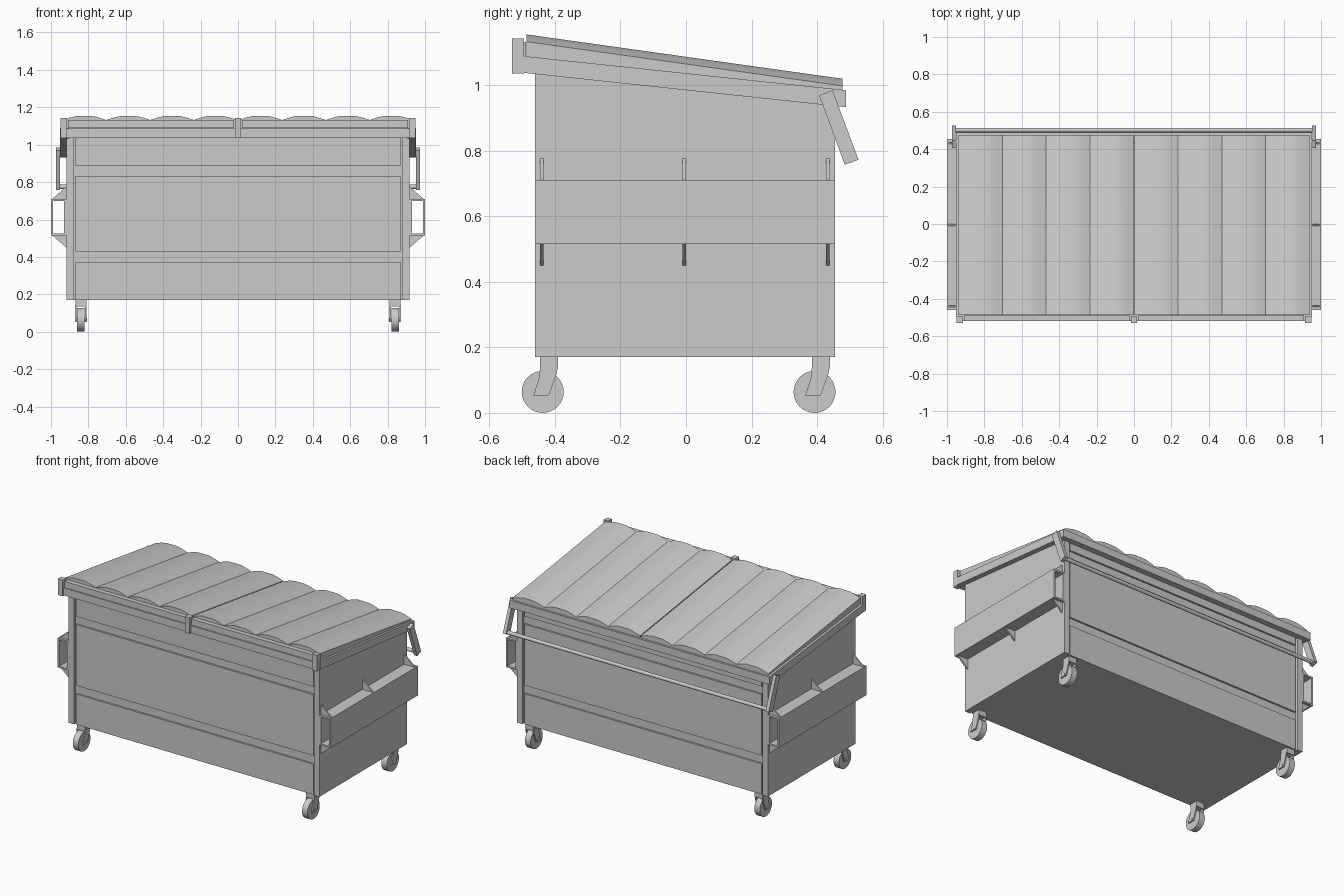
import bpy, bmesh, math
from mathutils import Vector

if "Cube" in bpy.data.objects:
    bpy.data.objects.remove(bpy.data.objects["Cube"])


def prism(name, pts, lo, hi, axis='x'):
    """Extrude a closed profile: (y, z) points along x, or (x, z) points along y."""
    bm = bmesh.new()
    place = (lambda p, t: (t, p[0], p[1])) if axis == 'x' else (lambda p, t: (p[0], t, p[1]))
    a = [bm.verts.new(place(p, lo)) for p in pts]
    b = [bm.verts.new(place(p, hi)) for p in pts]
    bm.faces.new(a)
    bm.faces.new(b[::-1])
    n = len(pts)
    for i in range(n):
        bm.faces.new((a[i], a[(i + 1) % n], b[(i + 1) % n], b[i]))
    bmesh.ops.recalc_face_normals(bm, faces=bm.faces)
    me = bpy.data.meshes.new(name)
    bm.to_mesh(me)
    bm.free()
    ob = bpy.data.objects.new(name, me)
    bpy.context.collection.objects.link(ob)
    return ob


def box(name, x0, x1, y0, y1, z0, z1):
    return prism(name, [(y0, z0), (y1, z0), (y1, z1), (y0, z1)], x0, x1)


def cylinder(name, r, length, loc, sides=32):
    bpy.ops.mesh.primitive_cylinder_add(vertices=sides, radius=r, depth=length,
                                        location=loc, rotation=(0, math.pi / 2, 0))
    ob = bpy.context.object
    ob.name = name
    bpy.ops.object.shade_smooth_by_angle(angle=math.radians(35))
    return ob


def mirror_x(ob):
    m = ob.modifiers.new("mirror", 'MIRROR')
    # mirror about the world centre even when the object has its own rotation
    ob.data.transform(ob.matrix_basis)
    ob.matrix_basis.identity()
    m.use_axis[0] = True
    return ob


# Bin body: recessed core, side walls forming corner posts
prism("body_core", [(-.443, .17), (.438, .17), (.438, .96), (-.443, 1.05)], -.88, .88)
mirror_x(prism("side_wall", [(-.46, .17), (.455, .17), (.455, .945), (-.46, 1.04)], .88, .918))

# Raised wall panels with grooves between them, front and back
for i, (z0, z1) in enumerate([(.17, .372), (.428, .832), (.885, 1.04)]):
    box(f"front_panel_{i}", -.87, .87, -.455, -.44, z0, z1)
    box(f"back_panel_{i}", -.87, .87, .435, .45, z0, min(z1, .945))

# Sloped rim around the opening
mirror_x(prism("side_rim", [(-.495, 1.037), (.488, .932), (.488, .984), (-.495, 1.088)], .905, .952))
box("front_rim", -.92, .92, -.518, -.44, 1.037, 1.086)
box("back_rim", -.92, .92, .43, .488, .934, .983)

# Hinge bars and hinge brackets along the high edge
for s in (-1, 1):
    a, b = sorted((s * .022, s * .908))
    box("hinge_bar", a, b, -.518, -.488, 1.09, 1.131)
for x in (-.932, 0, .932):
    box("hinge_bracket", x - .017, x + .017, -.53, -.494, 1.035, 1.142)

# Two corrugated lids: wavy top profile, sheared to the slope
def lid(name, x0, x1):
    wave = [(0, 0), (.17, .6), (.33, 1), (.67, 1), (.83, .6)]
    step = (x1 - x0) / 4
    top = [(x0 + (i + t) * step, .022 * h) for i in range(4) for t, h in wave] + [(x1, 0)]
    ob = prism(name, top + [(x1, -.05), (x0, -.05)], -.486, .477, 'y')
    for v in ob.data.vertices:
        f = (v.co.y + .486) / .963
        if v.co.z < -.04:
            v.co.z = 1.086 - .102 * f      # underside rests on the rim
        else:
            v.co.z += 1.132 - .135 * f     # top slopes to the back
    bpy.context.view_layer.objects.active = ob
    bpy.ops.object.select_all(action='DESELECT')
    ob.select_set(True)
    bpy.ops.object.shade_smooth_by_angle(angle=math.radians(25))


lid("lid_left", -.937, -.003)
lid("lid_right", .003, .937)

# Fork pockets on both sides with triangular gussets
for nm, x0, x1, z0, z1 in [("pocket_outer", .988, 1, .515, .71), ("pocket_inner", .915, .93, .515, .71),
                           ("pocket_top", .915, 1, .7, .71), ("pocket_bottom", .915, 1, .515, .525)]:
    mirror_x(box(nm, x0, x1, -.46, .455, z0, z1))
for y in (-.44, -.005, .432):
    mirror_x(prism("gusset_top", [(.915, .71), (.993, .71), (.915, .778)], y - .005, y + .005, 'y'))
    mirror_x(prism("gusset_bottom", [(.915, .515), (.993, .515), (.915, .447)], y - .005, y + .005, 'y'))

# Lid bar: two slanted arms and a cross rod at the back
mirror_x(prism("bar_arm", [(.406, .968), (.447, .984), (.526, .772), (.484, .757)], .951, .974))
cylinder("cross_rod", .012, 1.94, (0, .502, .775), 16)

# Four swivel casters
for sx in (-.84, .84):
    for y in (-.437, .392):
        cylinder("caster_wheel", .064, .04, (sx, y, .064))
        cylinder("caster_axle", .01, .064, (sx, y, .064), 12)
        box("caster_mount", sx - .029, sx + .029, y - .008, y + .047, .135, .17)
        fork = [(-.008, .145), (.047, .145), (.042, .118), (.018, .051), (-.029, .051), (-.01, .11)]
        for s in (-1, 1):
            a, b = sorted((sx + s * .023, sx + s * .031))
            prism("caster_fork", [(y + p, z) for p, z in fork], a, b)
